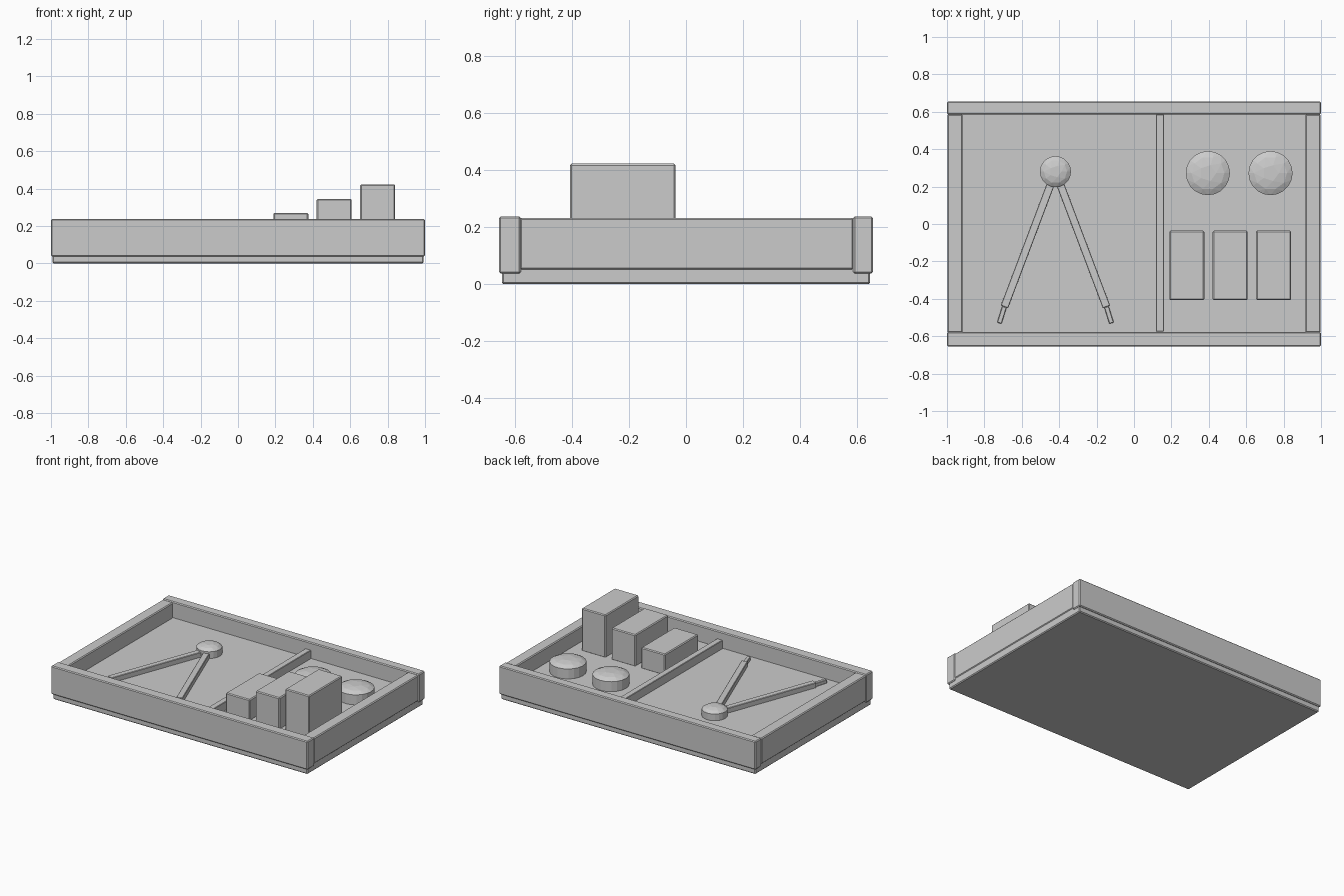
import bpy, bmesh, math
from mathutils import Vector

cube = bpy.data.objects.get("Cube")
if cube:
    bpy.data.objects.remove(cube, do_unlink=True)

grey = bpy.data.materials.new("plain grey")
grey.use_nodes = True
grey.diffuse_color = (0.6, 0.6, 0.6, 1)
grey.node_tree.nodes["Principled BSDF"].inputs["Base Color"].default_value = (0.6, 0.6, 0.6, 1)


def finish(name, bm, bevel=0.0):
    bmesh.ops.recalc_face_normals(bm, faces=bm.faces)
    mesh = bpy.data.meshes.new(name)
    bm.to_mesh(mesh)
    bm.free()
    mesh.materials.append(grey)
    obj = bpy.data.objects.new(name, mesh)
    bpy.context.collection.objects.link(obj)
    if bevel:
        mod = obj.modifiers.new("soft edges", "BEVEL")
        mod.width = bevel
        mod.segments = 1
    return obj


def box(name, x, y, z, bevel=0.006):
    """Box spanning the (low, high) pairs x, y and z."""
    bm = bmesh.new()
    bmesh.ops.create_cube(bm, size=1)
    for v in bm.verts:
        v.co = [lo + (c + 0.5) * (hi - lo) for c, (lo, hi) in zip(v.co, (x, y, z))]
    return finish(name, bm, bevel)


def bar(name, start, end, width, z):
    """Flat bar running between two points on the floor."""
    a, b = Vector(start), Vector(end)
    d = b - a
    obj = box(name, (-width / 2, width / 2), (0, d.length), z, 0.003)
    obj.location = (a.x, a.y, 0)
    obj.rotation_euler.z = math.atan2(d.y, d.x) - math.pi / 2


def domed_disc(name, x, y, radius, base, rim, top):
    """Short cylinder under a shallow dome that narrows to a flat pentagon."""
    bm = bmesh.new()
    middle = rim + (top - rim) * 0.65
    for sides, r, z in ((20, 1, base), (20, 1, rim), (10, 0.75, middle), (5, 0.38, top)):
        for i in range(sides):
            t = 2 * math.pi * i / sides
            bm.verts.new((x + radius * r * math.cos(t), y + radius * r * math.sin(t), z))
    bmesh.ops.convex_hull(bm, input=bm.verts)
    finish(name, bm)


# Tray
FLOOR = 0.125
SUNK = FLOOR - 0.005
box("tray_base", (-0.993, 0.993), (-0.645, 0.645), (0, FLOOR))
box("front_wall", (-1, 1), (-0.655, -0.578), (0.037, 0.237))
box("back_wall", (-1, 1), (0.585, 0.655), (0.037, 0.237))
for side, s in (("left", 1), ("right", -1)):
    box(side + "_wall", sorted((s * 0.916, s * 0.998)), (-0.582, 0.587), (0.05, 0.232))
box("divider", (0.117, 0.16), (-0.575, 0.585), (SUNK, 0.185), 0.003)

# Three blocks of rising height
for i, top in enumerate((0.27, 0.345, 0.422)):
    x = 0.189 + i * 0.232
    box("block_%d" % (i + 1), (x, x + 0.187), (-0.407, -0.036), (SUNK, top))

# Two domed pucks
for i, x in enumerate((0.395, 0.73)):
    domed_disc("puck_%d" % (i + 1), x, 0.272, 0.118, SUNK, 0.195, 0.22)

# Pair of dividing legs joined by a hub
HUB = (-0.42, 0.28)
domed_disc("compass_hub", *HUB, 0.083, SUNK, 0.172, 0.195)
for side, s in (("left", 1), ("right", -1)):
    foot = (HUB[0] + s * 0.273, -0.443)
    tip = (HUB[0] + s * 0.3, -0.53)
    bar(side + "_compass_leg", HUB, foot, 0.042, (SUNK, 0.16))
    bar(side + "_compass_point", foot, tip, 0.025, (FLOOR, 0.152))
